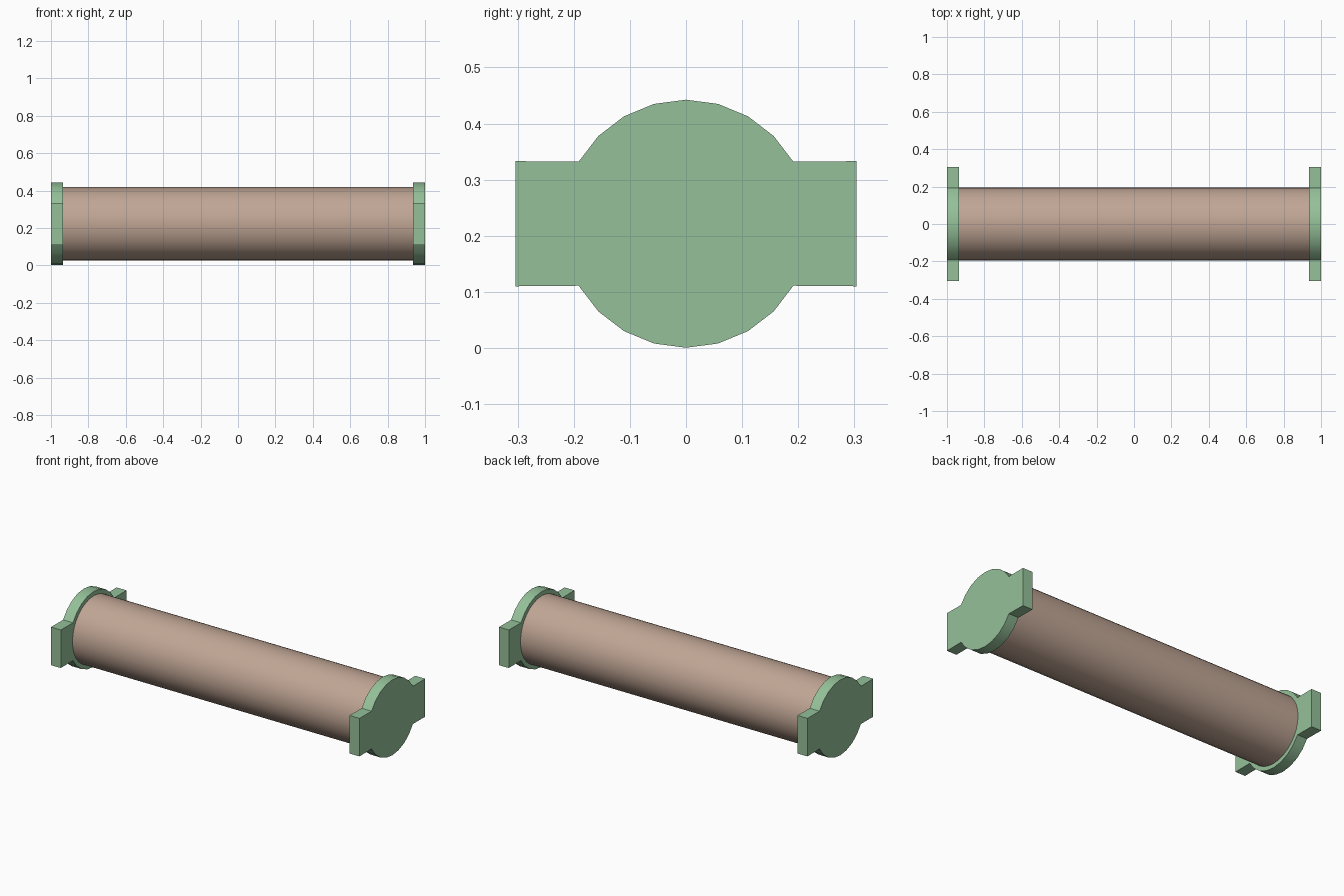
import bpy, bmesh
from math import sin, cos, radians, pi
from mathutils import Matrix

if "Cube" in bpy.data.objects:
    bpy.data.objects.remove(bpy.data.objects["Cube"])

ZC = 0.2215      # axis height
R_FLANGE = 0.221
R_TUBE = 0.196
X_IN, X_OUT = 0.936, 1.0
EAR_Y, EAR_Z = 0.304, 0.1115


def material(name, color):
    m = bpy.data.materials.new(name)
    m.diffuse_color = (*color, 1)
    m.use_nodes = True
    m.node_tree.nodes["Principled BSDF"].inputs["Base Color"].default_value = m.diffuse_color
    return m


def add_object(name, bm, mat):
    bmesh.ops.recalc_face_normals(bm, faces=bm.faces)
    me = bpy.data.meshes.new(name)
    bm.to_mesh(me)
    bm.free()
    me.materials.append(mat)
    ob = bpy.data.objects.new(name, me)
    bpy.context.collection.objects.link(ob)
    bpy.context.view_layer.objects.active = ob
    ob.select_set(True)
    bpy.ops.object.shade_smooth_by_angle(angle=radians(30))
    ob.select_set(False)
    return ob


tan = material("tube_tan", (0.53, 0.38, 0.30))
green = material("flange_green", (0.30, 0.53, 0.32))

# Main tube between the flanges
bm = bmesh.new()
bmesh.ops.create_cone(bm, cap_ends=True, segments=32, radius1=R_TUBE,
                      radius2=R_TUBE, depth=2 * X_IN,
                      matrix=Matrix.Translation((0, 0, ZC)) @ Matrix.Rotation(pi / 2, 4, 'Y'))
add_object("tube", bm, tan)

# Flange profile: round top and bottom arcs joined by square side ears
arc = [(R_FLANGE * sin(radians(a)), R_FLANGE * cos(radians(a))) for a in range(-60, 61, 15)]
upper = [(-EAR_Y, EAR_Z)] + arc + [(EAR_Y, EAR_Z)]
profile = upper + [(-y, -z) for y, z in upper]

# Two end flanges, extruded from the profile
for name, x0, x1 in (("right_flange", X_IN, X_OUT), ("left_flange", -X_OUT, -X_IN)):
    bm = bmesh.new()
    face = bm.faces.new([bm.verts.new((x0, y, z + ZC)) for y, z in profile])
    ext = bmesh.ops.extrude_face_region(bm, geom=[face], use_keep_orig=True)
    verts = [g for g in ext["geom"] if isinstance(g, bmesh.types.BMVert)]
    bmesh.ops.translate(bm, verts=verts, vec=(x1 - x0, 0, 0))
    add_object(name, bm, green)
